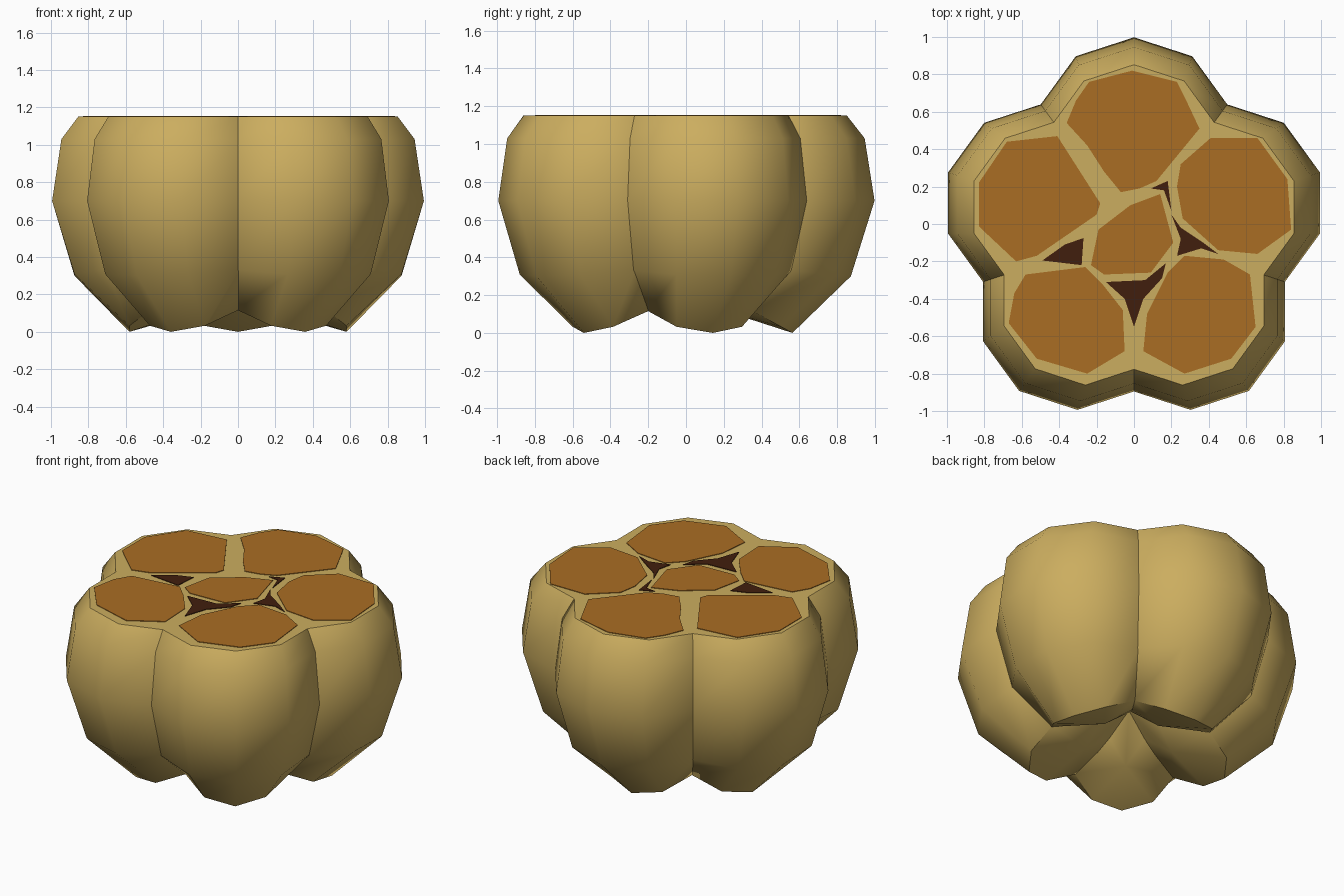
import bpy, bmesh, math
from math import sin, cos, pi

if "Cube" in bpy.data.objects:
    bpy.data.objects.remove(bpy.data.objects["Cube"])

CY = -0.047          # centre of the five-fold ring
C, R = 0.515, 0.53   # lobe offset and lobe radius at the widest level
TOP = 1.15


def material(name, rgb):
    m = bpy.data.materials.new(name)
    m.diffuse_color = (*rgb, 1)
    m.use_nodes = True
    m.node_tree.nodes["Principled BSDF"].inputs["Base Color"].default_value = m.diffuse_color
    return m


RIND = material("tan rind", (0.60, 0.42, 0.115))
FLESH = material("orange flesh", (0.40, 0.155, 0.017))
GAP = material("dark gap", (0.053, 0.013, 0.004))


def make_object(name, bm, mat):
    bmesh.ops.recalc_face_normals(bm, faces=bm.faces)
    me = bpy.data.meshes.new(name)
    bm.to_mesh(me)
    bm.free()
    me.materials.append(mat)
    ob = bpy.data.objects.new(name, me)
    bpy.context.collection.objects.link(ob)
    return ob


# Ten-sided lobe: rings of (scale, height, inward rise), shrinking toward the middle axis
RINGS = [(0.584, 0, 0.55), (0.88, 0.30, 0.10), (1, 0.70, 0), (0.95, 1.03, 0), (0.86, TOP, 0)]


def lobe(name, az):
    bm = bmesh.new()

    def vert(rad, tan, z):
        return bm.verts.new((rad * cos(az) - tan * sin(az),
                             CY + rad * sin(az) + tan * cos(az), z))
    rings = []
    for s, z, rise in RINGS:
        ring = []
        for j in range(10):
            a = j * pi / 5
            ring.append(vert(s * (C + R * cos(a)), s * R * sin(a),
                             z + rise * s * R * (1 - cos(a))))
        rings.append(ring)
    for lo, hi in zip(rings, rings[1:]):
        for j in range(10):
            k = (j + 1) % 10
            bm.faces.new((lo[j], lo[k], hi[k], hi[j]))
    pole = vert(0.27, 0, 0.11)
    for j in range(10):
        bm.faces.new((rings[0][(j + 1) % 10], rings[0][j], pole))
    bm.faces.new(rings[-1])
    ob = make_object(name, bm, RIND)
    bpy.ops.object.select_all(action='DESELECT')
    bpy.context.view_layer.objects.active = ob
    ob.select_set(True)
    bpy.ops.object.shade_smooth_by_angle(angle=math.radians(46))


for i, n in enumerate(["back", "left", "front_left", "front_right", "right"]):
    lobe(n + "_lobe", pi / 2 + i * 2 * pi / 5)


# Thin plates on the cut top
def plate(name, pts, mat, h=0.004):
    bm = bmesh.new()
    f = bm.faces.new([bm.verts.new((x, y, TOP - 0.003)) for x, y in pts])
    up = bmesh.ops.extrude_face_region(bm, geom=[f])
    vs = [v for v in up["geom"] if isinstance(v, bmesh.types.BMVert)]
    bmesh.ops.translate(bm, verts=vs, vec=(0, 0, 0.003 + h))
    make_object(name, bm, mat)


# Orange segment faces
plate("back_flesh", [(-.24, .76), (-.01, .82), (.23, .76), (.27, .68), (.35, .51), (.12, .23),
                     (.03, .19), (-.07, .17), (-.16, .28), (-.25, .42), (-.36, .54), (-.31, .66)], FLESH)
plate("left_flesh", [(-.83, .22), (-.68, .44), (-.41, .47), (-.18, .11), (-.2, .05),
                     (-.52, -.17), (-.63, -.2), (-.79, -.05), (-.83, -.01)], FLESH)
plate("right_flesh", [(.23, .2), (.25, .32), (.41, .46), (.66, .46), (.82, .24), (.84, -.03),
                      (.66, -.16), (.45, -.14), (.26, .03)], FLESH)
plate("front_left_flesh", [(-.67, -.53), (-.64, -.37), (-.58, -.27), (-.26, -.23), (-.17, -.32),
                           (-.06, -.46), (-.05, -.68), (-.25, -.8), (-.52, -.72)], FLESH)
plate("front_right_flesh", [(.65, -.55), (.62, -.27), (.48, -.19), (.27, -.17), (.18, -.26),
                            (.07, -.48), (.05, -.68), (.27, -.8), (.52, -.72)], FLESH)
plate("middle_flesh", [(-.23, -.22), (-.16, -.27), (.09, -.26), (.21, -.1), (.14, .16),
                       (-.02, .1), (-.19, -.03)], FLESH)

# Dark hollows between the segments
plate("left_gap", [(-.49, -.195), (-.37, -.11), (-.27, -.075), (-.28, -.22)], GAP)
plate("front_gap", [(-.15, -.31), (.06, -.3), (.17, -.21), (.15, -.29), (.05, -.4), (0, -.55),
                    (-.05, -.4)], GAP)
plate("right_gap", [(.2, .05), (.25, -.02), (.37, -.1), (.45, -.16), (.36, -.13), (.23, -.17),
                    (.25, -.08)], GAP)
plate("back_gap", [(.09, .19), (.18, .23), (.2, .07), (.16, .18)], GAP)
